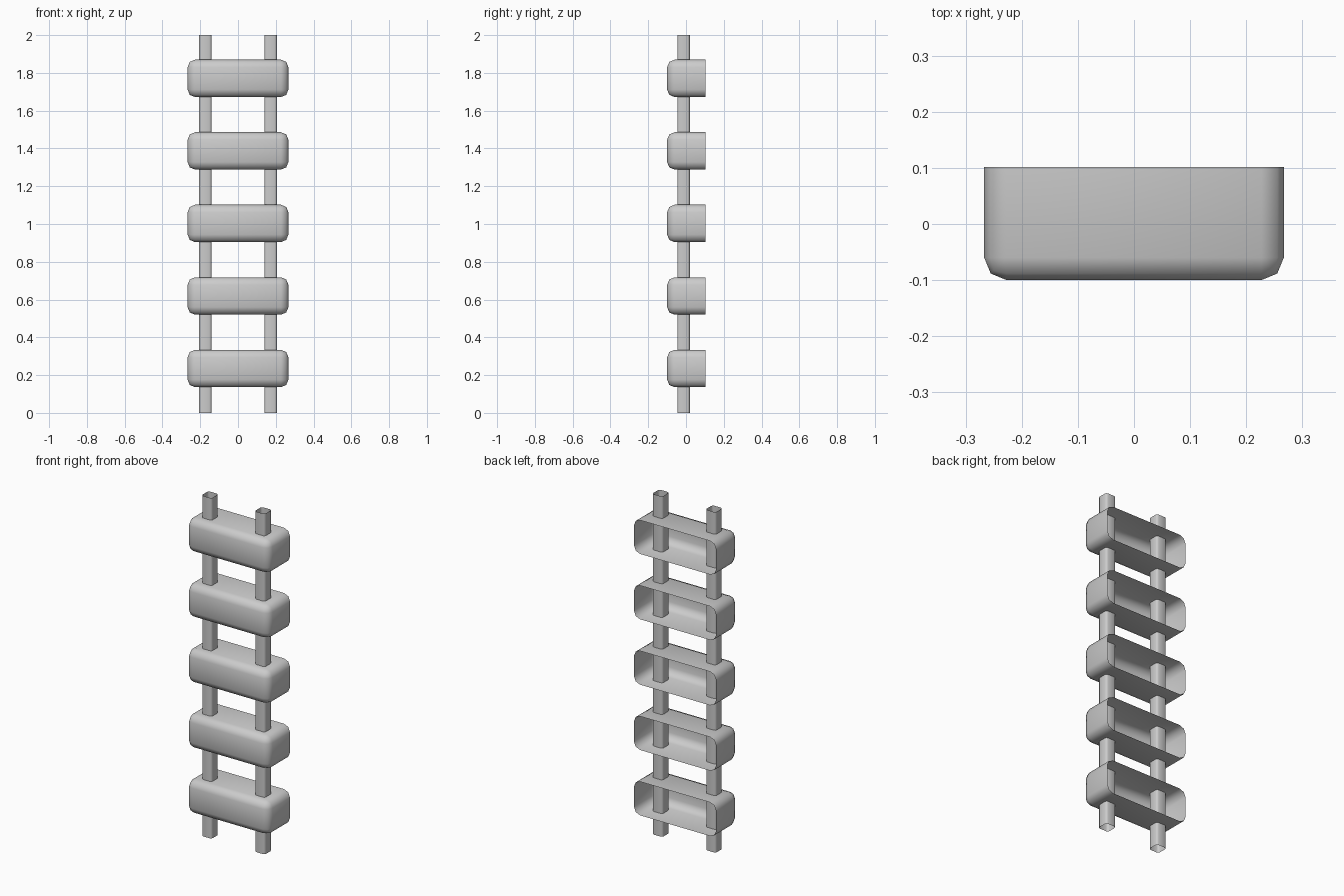
import bpy, bmesh
from mathutils import Vector

if "Cube" in bpy.data.objects:
    bpy.data.objects.remove(bpy.data.objects["Cube"])


def rounded_shell(name, lo, hi, radius, bevel_test, open_test):
    """Box from lo to hi, chosen edges rounded, chosen faces left open."""
    lo, hi = Vector(lo), Vector(hi)
    mid, size = (lo + hi) / 2, hi - lo
    bm = bmesh.new()
    bmesh.ops.create_cube(bm, size=1)
    for v in bm.verts:
        v.co = Vector([c * s for c, s in zip(v.co, size)]) + mid
    edges = [e for e in bm.edges if bevel_test(e, lo, hi)]
    bmesh.ops.bevel(bm, geom=edges, offset=radius, offset_type='OFFSET',
                    segments=2, profile=0.5, affect='EDGES')
    bm.normal_update()
    gone = [f for f in bm.faces if open_test(f, lo, hi)]
    bmesh.ops.delete(bm, geom=gone, context='FACES')
    for f in bm.faces:
        f.smooth = True
    mesh = bpy.data.meshes.new(name)
    bm.to_mesh(mesh)
    bm.free()
    obj = bpy.data.objects.new(name, mesh)
    bpy.context.collection.objects.link(obj)
    return obj


def is_vertical(e, lo, hi):
    return abs(e.verts[0].co.z - e.verts[1].co.z) > 0.1


def not_on_back(e, lo, hi):
    return any(v.co.y < hi.y - 1e-4 for v in e.verts)


def is_end(f, lo, hi):
    return abs(f.normal.z) > 0.9


def is_back(f, lo, hi):
    return all(v.co.y > hi.y - 1e-4 for v in f.verts)


# Two upright rails: open rounded-square tubes
for side, x in (("left", -0.173), ("right", 0.173)):
    rounded_shell(side + "_rail", (x - 0.033, -0.046, 0), (x + 0.033, 0.02, 2),
                  0.012, is_vertical, is_end)

# Five rungs: rounded shells open at the back
for i in range(5):
    z = 0.235 + i * 0.384
    rounded_shell(f"rung_{i + 1}", (-0.267, -0.1, z - 0.099),
                  (0.267, 0.102, z + 0.099), 0.04, not_on_back, is_back)
